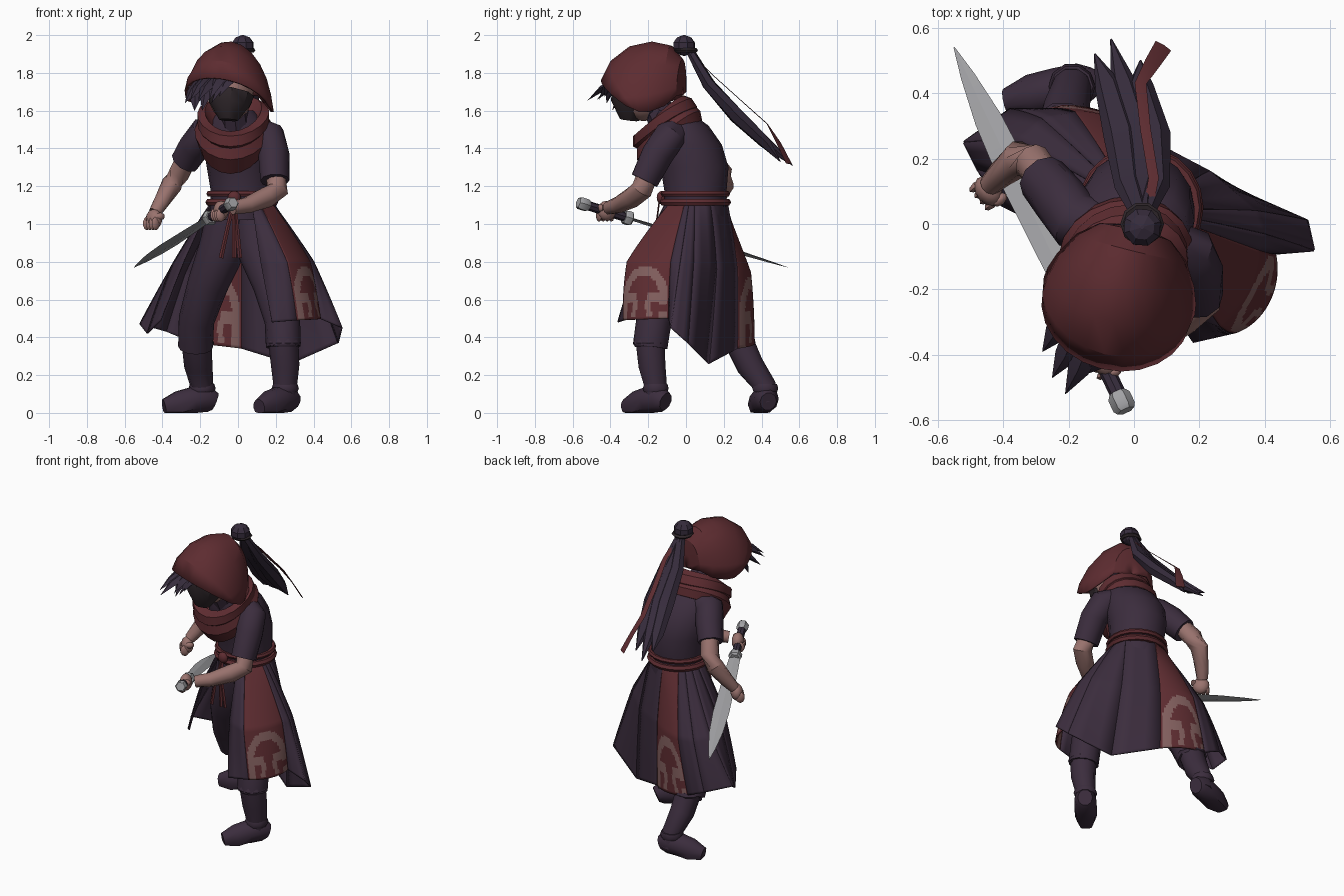
import bpy, math
from mathutils import Vector, Matrix

if "Cube" in bpy.data.objects:
    bpy.data.objects.remove(bpy.data.objects["Cube"])


def material(name, r, g, b):
    m = bpy.data.materials.new(name)
    m.use_nodes = True
    m.diffuse_color = (r, g, b, 1)
    m.node_tree.nodes["Principled BSDF"].inputs["Base Color"].default_value = (r, g, b, 1)
    return m


CLOTH = material("dark purple cloth", .044, .026, .047)
RED = material("deep red cloth", .11, .025, .03)
SKIN = material("skin", .32, .17, .155)
METAL = material("steel", .36, .36, .375)
HAIR = material("dark hair", .037, .025, .045)
BLACK = material("charcoal mask", .03, .021, .025)
TRIM = material("pale pattern", .22, .113, .11)


def build(name, verts, faces, mat, thick=0, angle=40):
    """Mesh object with optional sheet thickness."""
    mesh = bpy.data.meshes.new(name)
    mesh.from_pydata([tuple(v) for v in verts], [], faces)
    mesh.update()
    mesh.materials.append(mat)
    ob = bpy.data.objects.new(name, mesh)
    bpy.context.collection.objects.link(ob)
    if thick:
        mod = ob.modifiers.new("thickness", "SOLIDIFY")
        mod.thickness = thick
        mod.offset = 0
    bpy.ops.object.select_all(action="DESELECT")
    bpy.context.view_layer.objects.active = ob
    ob.select_set(True)
    bpy.ops.object.shade_smooth_by_angle(angle=math.radians(angle))
    return ob


def loft(name, rings, mat, wrap=True, caps=True, loop=False, **kw):
    """Skin a list of equal-sized rings."""
    n, faces = len(rings[0]), []
    for i in range(len(rings) if loop else len(rings) - 1):
        a, b = i * n, (i + 1) % len(rings) * n
        for j in range(n if wrap else n - 1):
            k = (j + 1) % n
            faces.append((a + j, a + k, b + k, b + j))
    if caps and not loop:
        faces.append(tuple(reversed(range(n))))
        faces.append(tuple(range((len(rings) - 1) * n, len(rings) * n)))
    return build(name, [v for r in rings for v in r], faces, mat, **kw)


def tube(name, path, mat, sides=8, flat=1.0, loop=False, **kw):
    """Tapered tube along (x, y, z, radius) points; flat squashes it."""
    pts = [Vector(p[:3]) for p in path]
    span = (pts[-1] - pts[0]).normalized()
    ref = Vector((0, 1, 0)) if abs(span.z) > .9 and not loop else Vector((0, 0, 1))
    rings, n = [], len(pts)
    for i, p in enumerate(pts):
        before = pts[i - 1] if loop or i else p
        after = pts[(i + 1) % n] if loop or i < n - 1 else p
        t = (after - before).normalized()
        side = t.cross(ref).normalized()
        up = side.cross(t)
        r, ring = path[i][3], []
        for j in range(sides):
            a = math.tau * j / sides
            v = p + side * r * math.cos(a) + up * r * flat * math.sin(a)
            v.z = max(v.z, 0)
            ring.append(v)
        rings.append(ring)
    return loft(name, rings, mat, loop=loop, **kw)


def oval(cx, cy, z, rx, ry, n=16):
    return [Vector((cx + rx * math.cos(math.tau * i / n), cy + ry * math.sin(math.tau * i / n), z))
            for i in range(n)]


def blob(name, loc, size, mat, turn=0, sides=12, **kw):
    """Low-poly ellipsoid."""
    spin = Matrix.Rotation(turn, 3, "Z")
    rings, steps = [], sides * 2 // 3
    for i in range(steps + 1):
        a = math.pi * (i + .15) / (steps + .3)
        ring = oval(0, 0, -size[2] * math.cos(a), size[0] * math.sin(a), size[1] * math.sin(a), sides)
        rings.append([spin @ v + Vector(loc) for v in ring])
    return loft(name, rings, mat, **kw)


# Torso and neck
loft("torso", [oval(*r) for r in (
    (.02, .05, 1.02, .17, .16), (.02, .05, 1.18, .165, .165), (.01, .045, 1.3, .175, .18),
    (0, .01, 1.42, .185, .18), (0, -.03, 1.52, .17, .15), (-.01, -.08, 1.6, .09, .09))], CLOTH)
tube("neck", [(-.01, -.1, 1.5, .08), (-.03, -.18, 1.68, .075)], CLOTH)

# Legs and boots
legs = {
    "right": ([(-.05, .06, 1.04, .12), (-.08, .07, .88, .125), (-.16, .12, .68, .108), (-.22, .21, .49, .095),
               (-.225, .28, .35, .092)],
              [(-.22, .28, .38, .08), (-.21, .34, .25, .075), (-.19, .42, .14, .06), (-.18, .43, .05, .06)],
              Vector((-.96, -.22, 0))),
    "left": ([(.09, .04, 1.04, .12), (.11, .01, .88, .122), (.18, -.08, .68, .102), (.235, -.17, .49, .095),
              (.24, -.19, .35, .092)],
             [(.24, -.19, .38, .08), (.25, -.18, .25, .075), (.25, -.16, .14, .062), (.25, -.16, .05, .06)],
             Vector((-.66, -.75, 0)))}
for side, (thigh, shin, toe) in legs.items():
    tube(side + "_trouser_leg", thigh, CLOTH, 12)
    tube(side + "_shin", shin, CLOTH, 10)
    knee, ankle = Vector(shin[0][:3]), Vector(shin[2][:3])
    for part, c, r in (("_knee_cuff", knee, .094), ("_boot_cuff", ankle, .072)):
        tube(side + part, [(c.x, c.y, c.z + .012, r * .9), (c.x, c.y, c.z - .01, r),
                           (c.x, c.y, c.z - .03, r * .9)], CLOTH, 10)
    foot = [(-.07, .06, .045), (-.03, .075, .066), (.05, .065, .068), (.13, .045, .066), (.21, .03, .04)]
    tube(side + "_boot", [(*(ankle + toe * d).xy, z, r) for d, z, r in foot], CLOTH, 10, 1.1)

# Coat skirt: columns of middle and hem points, running from the front opening round the back
columns = [((.12, -.26, .8), (.18, -.36, .48)), ((.26, -.31, .8), (.31, -.33, .49)),
           ((.38, -.08, .8), (.43, -.09, .5)), ((.4, -.03, .8), (.55, -.08, .45)),
           ((.37, .04, .8), (.53, .01, .37)), ((.23, .16, .76), (.28, .12, .26)),
           ((.02, .27, .76), (.02, .27, .34)), ((-.18, .34, .74), (-.26, .35, .38)),
           ((-.28, .32, .74), (-.38, .35, .43)), ((-.36, .25, .76), (-.52, .25, .47)),
           ((-.35, .13, .78), (-.48, .17, .42)), ((-.28, .0, .82), (-.41, .06, .49))]
WAIST = Vector((.02, .05, 1.1))
ROWS = 48


def column_point(col, v):
    """Straight fall to the middle point, then to the hem, with the bend slightly eased."""
    mid, hem = Vector(col[0]), Vector(col[1])
    a = math.atan2(mid.y - WAIST.y, mid.x - WAIST.x)
    top = WAIST + Vector((math.cos(a) * .174, math.sin(a) * .17, 0))
    bent = top.lerp(mid, v * 2) if v < .5 else mid.lerp(hem, v * 2 - 1)
    curve = top * (1 - v) * (1 - 2 * v) + mid * 4 * v * (1 - v) + hem * v * (2 * v - 1)
    return bent.lerp(curve, .3)


def panel_point(i, u, v, bulge):
    p = column_point(columns[i], v).lerp(column_point(columns[i + 1], v), u)
    out = (p - WAIST) * Vector((1, 1, 0)).length
    out.z = 0
    return p + out.normalized() * bulge * v * u * (1 - u)


def pattern(u, v):
    """Arch with inward hooks near the hem."""
    p, q = abs(u - .5) * 2, (1 - v) / .48
    r = math.hypot(p, max(0, q - .45) / .55)
    arch = .62 < r < .93 and not (u > .5 and .15 < q < .27)
    hook = .22 < p < .65 and .32 < q < .46
    stem = .12 < p < .4 and .05 < q < .36 and .12 < p - (.36 - q) * .3 < .32
    return q < 1.1 and (arch or hook or stem)


for i in range(len(columns) - 1):
    red = i in (1, 6)
    n = 28 if red else 3
    strips = [[panel_point(i, c / n, r / ROWS, .2 if red else 0) for c in range(n + 1)]
              for r in range(ROWS + 1)]
    panel = loft("coat_panel_%d" % i, strips, RED if red else CLOTH, wrap=False, caps=False, thick=.008)
    if red:
        panel.data.materials.append(TRIM)
        for f in panel.data.polygons:
            f.material_index = int(pattern((f.index % n + .5) / n, (f.index // n + .5) / ROWS))

# Belt cords, knot and hanging ends
for name, z, r in (("upper_belt_cord", 1.16, .016), ("lower_belt_cord", 1.115, .021)):
    tube(name, [(*v, r) for v in oval(.02, .05, z, .172, .168, 20)], RED, 6, loop=True)
blob("belt_knot", (-.02, -.13, 1.14), (.035, .025, .035), RED)
for i, x in enumerate((-.09, -.02, .01)):
    tube("belt_end_%d" % i, [(-.02, -.14, 1.13, .01), ((x - .02) / 2, -.16, .98, .011), (x, -.15, .82, .012)],
         RED, 4, .4)

# Arms
tube("right_sleeve", [(-.09, -.01, 1.49, .08), (-.18, .01, 1.475, .09), (-.23, .08, 1.41, .085),
                      (-.28, .14, 1.33, .078)], CLOTH, 10)
tube("right_forearm", [(-.26, .12, 1.37, .055), (-.31, .19, 1.27, .058), (-.35, .2, 1.21, .056),
                       (-.41, .15, 1.11, .042), (-.44, .12, 1.06, .034)], SKIN, 10)
tube("left_sleeve", [(.09, -.05, 1.5, .07), (.165, -.09, 1.46, .088), (.19, -.15, 1.37, .085),
                     (.195, -.22, 1.23, .077)], CLOTH, 10)
tube("left_forearm", [(.195, -.2, 1.27, .055), (.21, -.235, 1.18, .058), (.15, -.285, 1.14, .055),
                      (.05, -.36, 1.1, .044), (-.03, -.41, 1.085, .036)], SKIN, 10)
for side, c, turn in (("right", Vector((-.445, .1, 1.025)), .7), ("left", Vector((-.09, -.42, 1.07)), .45)):
    blob(side + "_palm", c, (.038, .052, .053), SKIN, turn)
    spin = Matrix.Rotation(turn, 3, "Z")
    for k in range(4):
        offset = spin @ Vector((-.018, -.036 + k * .024, -.022))
        blob("%s_finger_%d" % (side, k), c + offset, (.028, .014, .036), SKIN, turn, 8)
    blob(side + "_thumb", c + spin @ Vector((.01, -.042, .015)), (.028, .018, .02), SKIN, turn, 8)

# Short sword
start, tip = Vector((-.03, -.56, 1.11)), Vector((-.55, .54, .77))


def along(t, r):
    return (*start.lerp(tip, t), r)


tube("sword_grip", [along(.02, .025), along(.22, .025)], HAIR, 8)
tube("sword_pommel", [along(-.01, .028), along(0, .036), along(.03, .036), along(.04, .028)], METAL, 6)
tube("sword_guard", [along(.21, .034), along(.218, .041), along(.24, .041), along(.248, .03)], METAL, 6)
tube("sword_blade", [along(.24, .034), along(.4, .042), along(.65, .05), along(.8, .042),
                     along(.92, .022), along(1, .002)], METAL, 4, .22, angle=15)

# Head with mask
HEAD = Vector((-.04, -.2, 0))
YAW = Matrix.Rotation(math.radians(-14), 3, "Z")
head = blob("head", (-.04, -.225, 1.7), (.125, .145, .155), SKIN, math.radians(-14))
head.data.materials.append(HAIR)
for f in head.data.polygons:
    f.material_index = int(f.center.z > 1.8 or f.center.y > -.2)
tube("mask", [(-.035, -.275, 1.695, .122), (-.045, -.29, 1.635, .108), (-.05, -.3, 1.55, .05)], BLACK, 8)

# Hood: arches from brim to back (top y, top z, base y, base z, half width), leaning to one side
arches = [(-.245, 1.77, -.06, 1.65, .225), (-.2, 1.86, -.02, 1.635, .232), (-.1, 1.935, .01, 1.62, .228),
          (.02, 1.96, .06, 1.62, .21), (.12, 1.94, .13, 1.645, .167), (.18, 1.87, .175, 1.69, .11)]
hood = []
for ty, tz, by, bz, w in arches:
    row = []
    for j in range(13):
        a = math.pi * j / 12
        s, x = math.sin(a), w * math.cos(a)
        row.append(YAW @ Vector((x, by + (ty - by) * s, bz + (tz - bz) * s - .12 * x)) + HEAD)
    hood.append(row)
base = (hood[-1][0] + hood[-1][-1]) / 2
hood += [[v.lerp(base, k) + YAW @ Vector((0, .012, 0)) for v in hood[5]] for k in (.5, .98)]
loft("hood", hood, RED, wrap=False, caps=False, thick=.012, angle=25)

# Fringe
locks = [((-.2, -.26, 1.75), (-.28, -.39, 1.64)), ((-.17, -.32, 1.76), (-.25, -.47, 1.66)),
         ((-.13, -.35, 1.76), (-.21, -.52, 1.655)), ((-.1, -.37, 1.77), (-.15, -.46, 1.66)),
         ((-.22, -.23, 1.73), (-.23, -.33, 1.6)), ((-.03, -.37, 1.77), (-.1, -.43, 1.675)),
         ((-.15, -.3, 1.75), (-.19, -.39, 1.6)), ((-.06, -.36, 1.77), (-.14, -.42, 1.64))]
for i, (root, end) in enumerate(locks):
    mid = Vector(root).lerp(Vector(end), .5) + Vector((0, -.01, .01))
    tube("hair_lock_%d" % i, [(*root, .042), (*mid, .034), (*end, .001)], HAIR, 4, .5)

# Bun, ponytail and ribbon
blob("hair_bun", (.025, -.01, 1.945), (.062, .062, .055), HAIR, .3, 8, angle=15)
tube("bun_band", [(*v, .012) for v in oval(.025, 0, 1.92, .055, .055, 10)], BLACK, 5, loop=True)
for i, (dx, end) in enumerate(((-.04, (-.12, .52, 1.37)), (0, (-.07, .565, 1.31)), (.04, (.02, .5, 1.33)))):
    tube("ponytail_strand_%d" % i, [(.025, .02, 1.92, .028), (.025 + dx, .12, 1.74, .045),
                                    (.01 + dx * 1.2, .27, 1.57, .055), (dx * 1.2 - .03, .42, 1.43, .042),
                                    (*end, .003)], HAIR, 6, .75)
tube("hair_ribbon", [(.04, .03, 1.9, .014), (.06, .14, 1.79, .016), (.035, .29, 1.655, .016),
                     (.02, .43, 1.53, .018), (.055, .49, 1.43, .024), (.09, .545, 1.32, .028)], RED, 4, .12)


# Scarf: draped bands, dropping low in front
def drape(front, back, zf, zb, w):
    ring = []
    for i in range(20):
        a = math.tau * i / 20
        k = (1 + math.cos(a)) / 2
        ring.append(Vector((-.01 + w * math.sin(a) - .03 * k, back + (front - back) * k,
                            zb + (zf - zb) * k ** 1.4)))
    return ring


loft("scarf_lower", [drape(*d) for d in (
    (-.13, .05, 1.3, 1.52, .13), (-.19, .085, 1.265, 1.55, .18), (-.26, .075, 1.34, 1.6, .205),
    (-.26, .04, 1.4, 1.63, .18), (-.19, -.01, 1.4, 1.58, .13))], RED, caps=False, angle=30)
loft("scarf_upper", [drape(*d) for d in (
    (-.22, .05, 1.38, 1.58, .15), (-.28, .06, 1.41, 1.62, .19), (-.28, .03, 1.465, 1.665, .19),
    (-.23, -.01, 1.49, 1.68, .15), (-.19, -.04, 1.44, 1.58, .11))], RED, caps=False, angle=30)
